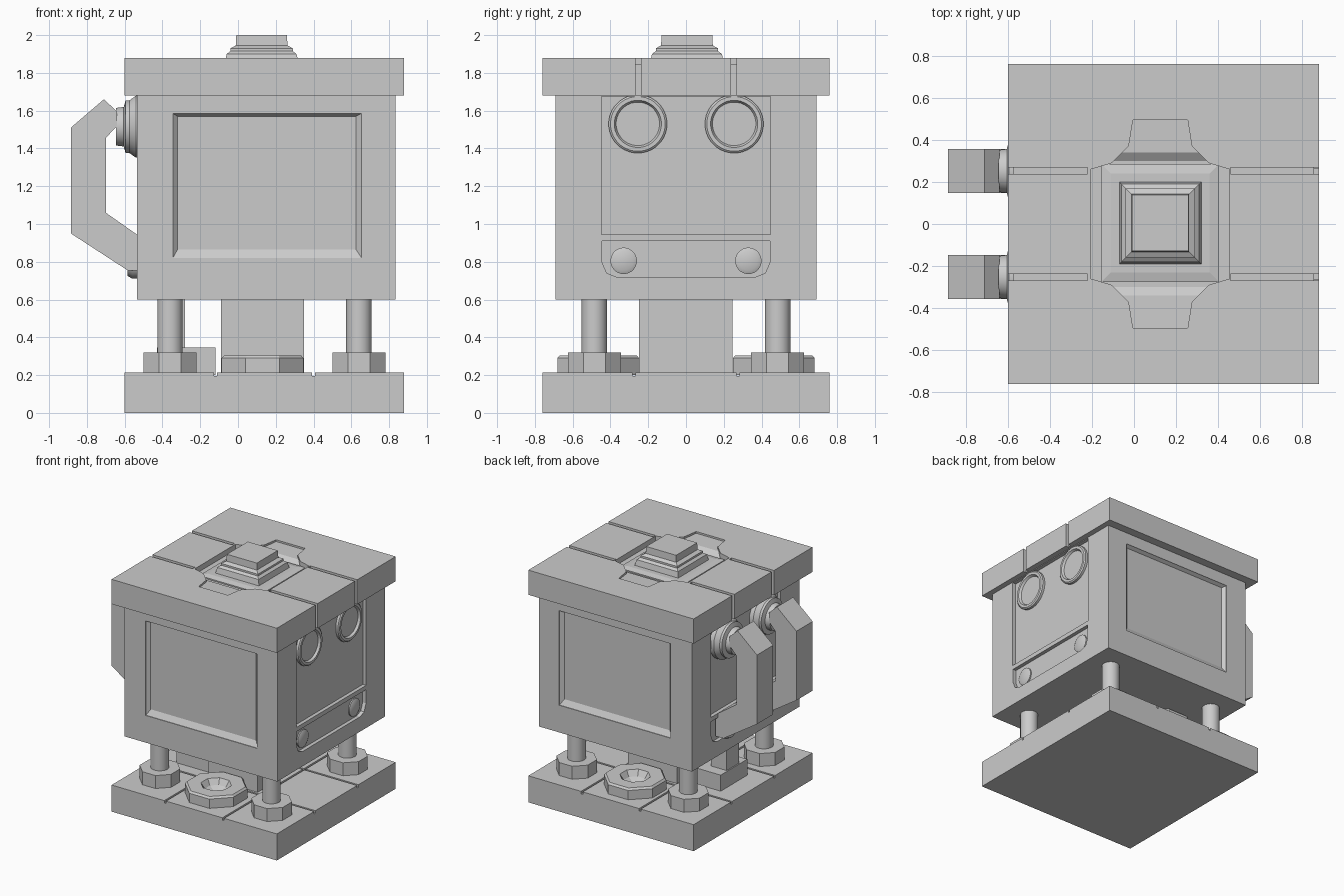
import bpy, bmesh
from math import pi, cos, sin

if "Cube" in bpy.data.objects:
    bpy.data.objects.remove(bpy.data.objects["Cube"])

CX = 0.14  # centre line of the housing (handles hang off the -x side)


def finish(bm, name):
    bmesh.ops.recalc_face_normals(bm, faces=bm.faces)
    me = bpy.data.meshes.new(name)
    bm.to_mesh(me)
    bm.free()
    ob = bpy.data.objects.new(name, me)
    bpy.context.collection.objects.link(ob)
    return ob


def loft(name, rings):
    """Closed solid through rings with equal point counts."""
    bm = bmesh.new()
    vs = [[bm.verts.new(p) for p in r] for r in rings]
    n = len(vs[0])
    for a, b in zip(vs, vs[1:]):
        for i in range(n):
            j = (i + 1) % n
            bm.faces.new((a[i], a[j], b[j], b[i]))
    bm.faces.new(vs[0][::-1])
    bm.faces.new(vs[-1])
    return finish(bm, name)


def rect(x0, x1, y0, y1, z):
    return [(x0, y0, z), (x1, y0, z), (x1, y1, z), (x0, y1, z)]


def box(name, x0, x1, y0, y1, z0, z1):
    return loft(name, [rect(x0, x1, y0, y1, z0), rect(x0, x1, y0, y1, z1)])


def prism(name, pts, z0, z1):
    return loft(name, [[(x, y, z) for x, y in pts] for z in (z0, z1)])


def turned(name, centre, profile, sides=24, axis='Z'):
    """Solid of (radius, height) rings about a z or x axis."""
    rings = []
    for r, h in profile:
        ring = []
        for i in range(sides):
            a = 2 * pi * (i + 0.5) / sides
            u, v = r * cos(a), r * sin(a)
            if axis == 'Z':
                ring.append((centre[0] + u, centre[1] + v, h))
            else:
                ring.append((h, centre[0] + u, centre[1] + v))
        rings.append(ring)
    ob = loft(name, rings)
    if sides > 12:
        for o in bpy.context.selected_objects:
            o.select_set(False)
        ob.select_set(True)
        bpy.context.view_layer.objects.active = ob
        bpy.ops.object.shade_smooth_by_angle(angle=0.6)
    return ob


def cut(ob, *cutters):
    for c in cutters:
        m = ob.modifiers.new("cut", 'BOOLEAN')
        m.operation = 'DIFFERENCE'
        m.solver = 'EXACT'
        m.object = c
        bpy.context.view_layer.objects.active = ob
        bpy.ops.object.modifier_apply(modifier=m.name)
        bpy.data.objects.remove(c, do_unlink=True)


# Base slab with thin seams
base = box("base_slab", -0.6, 0.88, -0.76, 0.76, 0, 0.215)
for s in (-1, 1):
    cut(base, box("c", -1, 1, s * 0.275 - 0.008, s * 0.275 + 0.008, 0.195, 0.3))
    x = CX + s * 0.26
    cut(base, box("c", x - 0.008, x + 0.008, -1, 1, 0.195, 0.3))

# Central column, side post and its block
box("central_column", -0.09, 0.35, -0.25, 0.245, 0.19, 0.61)
box("side_block", -0.43, -0.12, -0.17, 0.17, 0.2, 0.345)
box("side_post", -0.42, -0.28, -0.08, 0.08, 0.3, 0.61)

# Legs with faceted feet
for sx in (-1, 1):
    for sy in (-1, 1):
        c = (CX + sx * 0.5, sy * 0.485)
        turned("leg", c, [(0.068, 0.25), (0.068, 0.62)], 20)
        turned("foot", c, [(0.152, 0.2), (0.152, 0.32)], 8)

# Front and back octagonal bowls
for s in (-1, 1):
    turned("bowl", (CX - 0.01, s * 0.465),
           [(0.234, 0.2), (0.234, 0.29), (0.22, 0.305), (0.115, 0.305),
            (0.085, 0.26), (0.03, 0.235)], 8)

# Body with recessed front and back panels
body = box("body", -0.535, 0.835, -0.69, 0.69, 0.6, 1.69)
for s in (-1, 1):
    outer = [(-0.345, 0.82), (0.655, 0.82), (0.655, 1.585), (-0.345, 1.585)]
    inner = [(-0.32, 0.865), (0.625, 0.865), (0.625, 1.57), (-0.32, 1.57)]
    cut(body, loft("c", [[(x, s * 0.75, z) for x, z in outer],
                         [(x, s * 0.685, z) for x, z in outer],
                         [(x, s * 0.66, z) for x, z in inner]]))

# Recessed panels and lower slots on both side faces
slot = [(-0.37, 0.72), (0.37, 0.72), (0.42, 0.74), (0.445, 0.8),
        (0.445, 0.91), (-0.445, 0.91), (-0.445, 0.8), (-0.42, 0.74)]
for x0, x1 in ((0.805, 0.9), (-0.6, -0.505)):
    cut(body, box("c", x0, x1, -0.447, 0.447, 0.945, 1.675))
    cut(body, loft("c", [[(x, y, z) for y, z in slot] for x in (x0, x1)]))

# Empty sockets on the right side
for s in (-1, 1):
    turned("socket_rim", (s * 0.255, 1.53),
           [(0.155, 0.79), (0.155, 0.825), (0.145, 0.833), (0.125, 0.833),
            (0.115, 0.815)], 32, 'X')
    turned("slot_boss", (s * 0.33, 0.805),
           [(0.07, 0.79), (0.07, 0.815), (0.05, 0.825)], 24, 'X')

# Handles with sockets on the left side
profile = [(-0.71, 1.66), (-0.885, 1.51), (-0.885, 0.95), (-0.585, 0.755),
           (-0.515, 0.755), (-0.515, 0.93), (-0.7, 1.06), (-0.7, 1.455),
           (-0.64, 1.52), (-0.64, 1.595)]
for s in (-1, 1):
    y = s * 0.252
    loft("handle", [[(x, y + d, z) for x, z in profile] for d in (-0.104, 0.104)])
    turned("handle_socket", (y, 1.515),
           [(0.165, -0.49), (0.165, -0.54), (0.14, -0.575), (0.14, -0.595),
            (0.105, -0.605), (0.1, -0.645)], 32, 'X')
    turned("lower_socket", (y, 0.8),
           [(0.09, -0.49), (0.09, -0.56), (0.075, -0.585)], 24, 'X')

# Lid with stepped recess and side grooves
lid = box("lid", -0.6, 0.88, -0.76, 0.76, 1.68, 1.88)
half = [(-0.33, 0.26), (-0.23, 0.29), (-0.15, 0.37), (-0.13, 0.495)]
ring = [(CX - 0.015 + x, y) for x, y in half]
ring += [(CX - 0.015 - x, y) for x, y in reversed(half)]
ring += [(x, -y) for x, y in reversed(ring)]
ring = ring[::-1]
cut(lid, prism("c", ring, 1.835, 1.95))
for s in (-1, 1):
    for x0, x1 in ((-0.7, -0.22), (0.46, 1.0)):
        y = s * 0.253
        cut(lid, box("c", x0, x1, y - 0.015, y + 0.015, 1.845, 1.95))
    for x0, x1 in ((-0.7, -0.575), (0.855, 1.0)):
        cut(lid, box("c", x0, x1, s * 0.253 - 0.015, s * 0.253 + 0.015, 1.6, 1.95))

# Sloped panels in front of and behind the cap
for s in (-1, 1):
    y0, y1, y2 = s * 0.3, s * 0.34, s * 0.5
    loft("cap_panel", [[(x, y0, 1.82), (x, y0, 1.835), (x, y1, 1.862),
                        (x, y2, 1.866), (x, y2, 1.82)] for x in (-0.115, 0.365)])

# Stepped cap
steps = [(0.28, 1.82), (0.28, 1.845), (0.235, 1.855), (0.195, 1.855),
         (0.185, 1.9), (0.165, 1.915), (0.165, 1.93), (0.137, 1.945), (0.134, 2.0)]
loft("cap", [rect(CX - 0.015 - r, CX - 0.015 + r, 0.005 - r, 0.005 + r, z)
             for r, z in steps])
